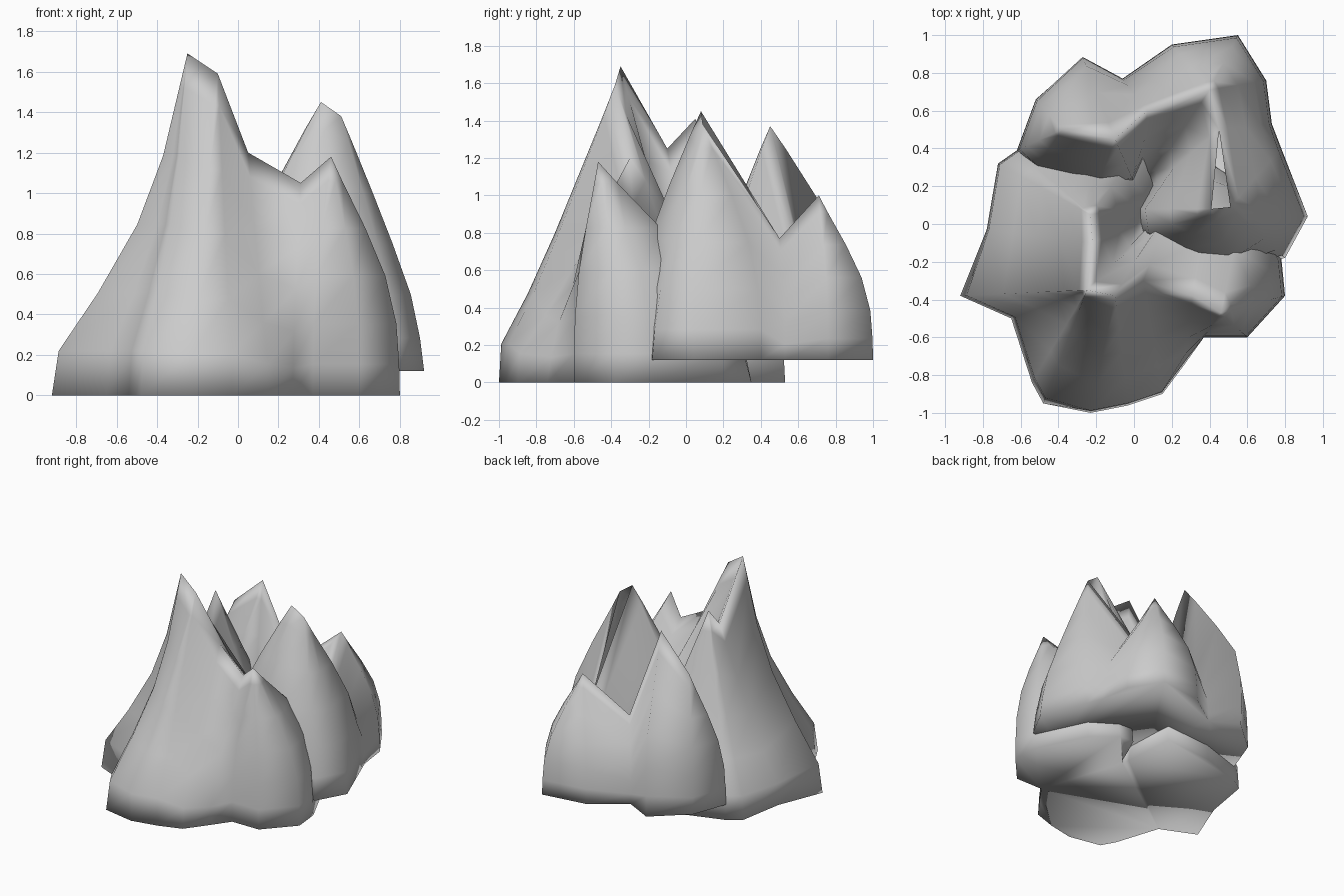
import bpy
import bmesh
from mathutils import Vector

# Remove the default object only
default = bpy.data.objects.get("Cube")
if default:
    bpy.data.objects.remove(default, do_unlink=True)

# Single stone colour
stone = bpy.data.materials.new("grey_stone")
stone.use_nodes = True
colour = (0.6, 0.6, 0.6, 1)
stone.diffuse_color = colour
bsdf = next(n for n in stone.node_tree.nodes if n.type == 'BSDF_PRINCIPLED')
bsdf.inputs["Base Color"].default_value = colour
bsdf.inputs["Roughness"].default_value = 0.9

# Share of the base outline kept at each fraction of the height
LEVELS = (0, .13, .3, .5, .7, .9)
SWEEPING = (1, .95, .66, .37, .18, .06)
STRAIGHT = (1, .98, .75, .52, .31, .1)
DOMED = (1, .95, .84, .62, .38, .13)
SHOULDERED = (1, .99, .95, .79, .5, .16)
BULGING = (1, 1.01, 1, .9, .57, .2)


def rock(name, floor, crest, slopes):
    """Loft a base outline up to the points of a crest.

    crest maps a name to its top point; slopes lists, in order round the
    base, a crest name, a slope profile and the outline points rising to it."""
    bm = bmesh.new()
    tips = {key: bm.verts.new(point) for key, point in crest.items()}
    columns = []
    for key, profile, outline in slopes:
        top = Vector(crest[key])
        for x, y in outline:
            column = []
            for rise, keep in zip(LEVELS, profile):
                spot = top.lerp(Vector((x, y, floor)), keep)
                spot.z = floor + (top.z - floor) * rise
                column.append(bm.verts.new(spot))
            columns.append(column + [tips[key]])
    bm.faces.new([column[0] for column in columns])
    for a, b in zip(columns, columns[1:] + columns[:1]):
        for k in range(len(LEVELS)):
            corners = [a[k], b[k], b[k + 1], a[k + 1]]
            if corners[2] is corners[3]:
                corners.pop()
            bm.faces.new(corners)
    bmesh.ops.recalc_face_normals(bm, faces=bm.faces[:])
    mesh = bpy.data.meshes.new(name)
    bm.to_mesh(mesh)
    bm.free()
    mesh.materials.append(stone)
    mesh.shade_smooth()
    obj = bpy.data.objects.new(name, mesh)
    bpy.context.scene.collection.objects.link(obj)


# Front mass: a forked ridge with three peaks, standing on the ground
rock("front_ridge", 0,
     {"main": (-.25, -.35, 1.69),
      "shoulder": (-.1, -.38, 1.59),
      "step": (.05, -.3, 1.2),
      "dip": (.31, -.38, 1.05),
      "side": (.46, -.47, 1.18),
      "saddle": (-.22, -.1, 1.25),
      "middle": (-.23, .05, 1.41)},
     [("main", SWEEPING, [(-.92, -.38), (-.65, -.5), (-.54, -.84), (-.48, -.95)]),
      ("shoulder", STRAIGHT, [(-.23, -1), (-.03, -.96)]),
      ("step", STRAIGHT, [(.15, -.9)]),
      ("dip", DOMED, [(.27, -.74)]),
      ("side", SHOULDERED, [(.37, -.6), (.6, -.6), (.8, -.38), (.78, -.18), (.6, .2)]),
      # back of the ridge, running into the valley
      ("dip", DOMED, [(.42, .35)]),
      ("step", DOMED, [(.3, .35)]),
      ("shoulder", STRAIGHT, [(.24, .22)]),
      ("main", STRAIGHT, [(.19, .1)]),
      ("saddle", DOMED, [(.16, .06)]),
      ("middle", DOMED, [(.15, .12)]),
      # rear and left flank
      ("middle", STRAIGHT, [(.12, .53), (-.28, .5), (-.62, .39), (-.72, .32)]),
      ("saddle", STRAIGHT, [(-.78, -.03)])])

# Rear mass: three bulging rocks grown together, underside slightly raised
rock("rear_ridge", .12,
     {"tall": (.41, .08, 1.45),
      "tall_edge": (.51, .09, 1.38),
      "side_saddle": (.45, .5, .77),
      "corner": (.4, .71, 1),
      "back_saddle": (.07, .6, .72),
      "back": (-.1, .45, 1.37),
      "back_edge": (-.38, .5, 1.12)},
     [("tall_edge", DOMED, [(.8, -.18), (.92, .04)]),
      ("tall_edge", SHOULDERED, [(.78, .4)]),
      ("side_saddle", SHOULDERED, [(.73, .53)]),
      ("corner", SHOULDERED, [(.7, .76), (.55, 1), (.2, .95)]),
      ("back_saddle", SHOULDERED, [(-.06, .77)]),
      ("back", BULGING, [(-.27, .88)]),
      ("back_edge", SHOULDERED, [(-.52, .66), (-.62, .39), (-.52, .3)]),
      ("back", BULGING, [(-.2, .18), (0, .22)]),
      # valley between the rocks
      ("back_saddle", DOMED, [(.04, .22)]),
      ("corner", DOMED, [(.06, .2)]),
      ("side_saddle", DOMED, [(.06, .17)]),
      ("tall", BULGING, [(.02, .08), (.04, -.06), (.25, -.16), (.52, -.22)])])
